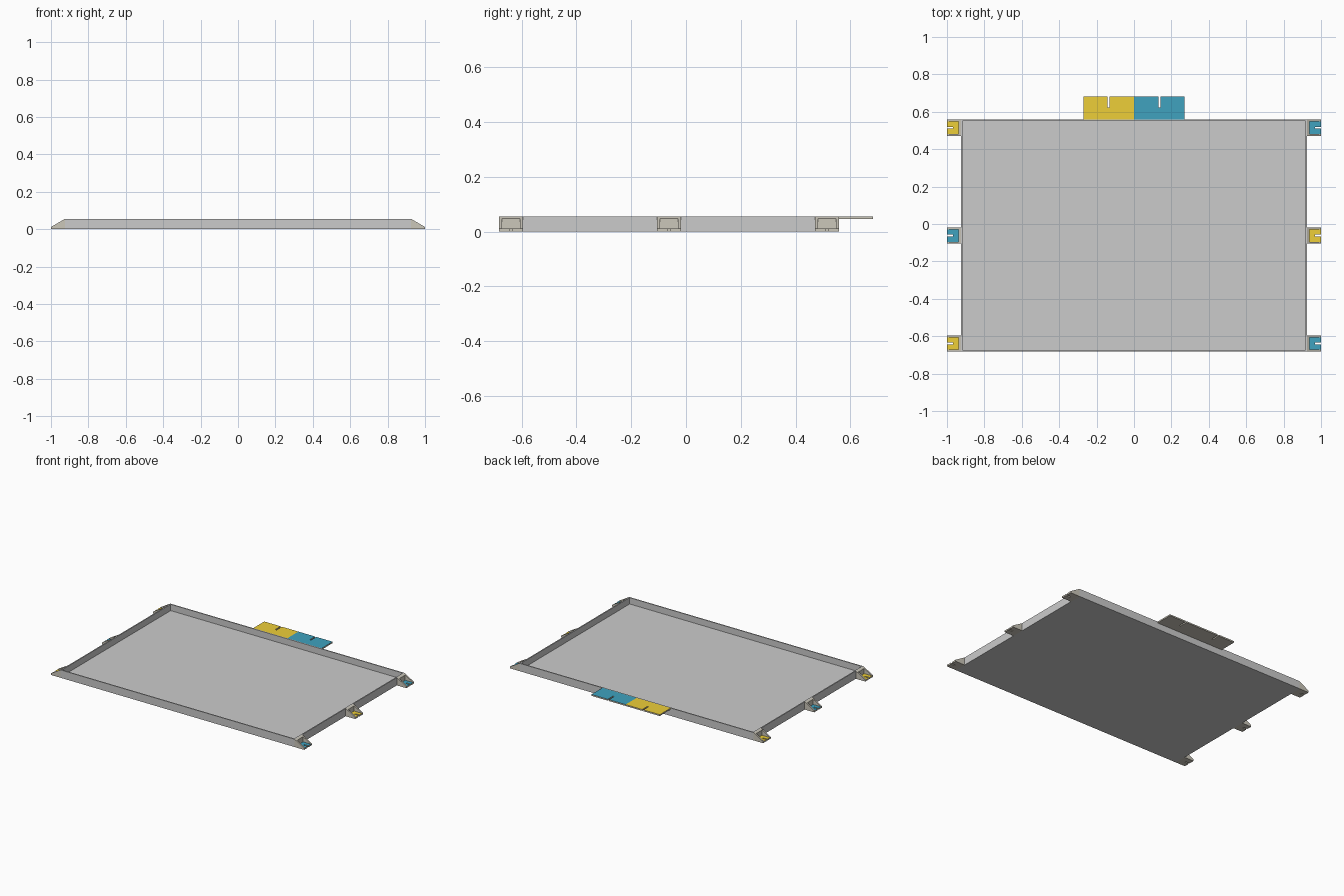
import bpy, bmesh
from mathutils import Vector

if "Cube" in bpy.data.objects:
    bpy.data.objects.remove(bpy.data.objects["Cube"])

X, Y0, Y1, H, T = 0.925, -0.682, 0.558, 0.056, 0.011   # tray half width, ends, height, wall


def material(name, rgb):
    m = bpy.data.materials.new(name)
    m.diffuse_color = (*rgb, 1)
    m.use_nodes = True
    m.node_tree.nodes["Principled BSDF"].inputs["Base Color"].default_value = m.diffuse_color
    return m


BEIGE = material("beige", (0.60, 0.57, 0.49))
YELLOW = material("yellow", (0.85, 0.62, 0.04))
BLUE = material("blue", (0.05, 0.36, 0.52))


def finish(bm, name, mats=(), top_colour=False):
    bmesh.ops.recalc_face_normals(bm, faces=bm.faces)
    if top_colour:
        for f in bm.faces:
            f.material_index = 1 if f.normal.z > 0.9 else 0
    me = bpy.data.meshes.new(name)
    bm.to_mesh(me)
    bm.free()
    for m in mats:
        me.materials.append(m)
    ob = bpy.data.objects.new(name, me)
    bpy.context.collection.objects.link(ob)
    return ob


def prism(bm, points, offset):
    """Extrude a closed outline along the offset vector."""
    face = bm.faces.new([bm.verts.new(p) for p in points])
    ext = bmesh.ops.extrude_face_region(bm, geom=[face])["geom"]
    verts = [g for g in ext if isinstance(g, bmesh.types.BMVert)]
    bmesh.ops.translate(bm, verts=verts, vec=Vector(offset))


# Tray: solid slab with the top inset and pushed down
bm = bmesh.new()
prism(bm, [(-X, Y0, 0), (X, Y0, 0), (X, Y1, 0), (-X, Y1, 0)], (0, 0, H))
top = max(bm.faces, key=lambda f: f.calc_center_median().z)
bmesh.ops.recalc_face_normals(bm, faces=bm.faces)
bmesh.ops.inset_region(bm, faces=[top], thickness=T)
ext = bmesh.ops.extrude_face_region(bm, geom=[top])["geom"]
bmesh.ops.translate(bm, verts=[g for g in ext if isinstance(g, bmesh.types.BMVert)],
                    vec=(0, 0, T - H))
if top.is_valid:
    bmesh.ops.delete(bm, geom=[top], context='FACES_ONLY')
finish(bm, "tray")


# Side clips: slotted base plate, two sloped cheeks and a back wall
def slope(x):
    return H + (x - X) / (1 - X) * (0.012 - H)


def clip(name, side, yc, colour):
    w, i, xb, s = 0.0435, 0.033, 0.938, 0.005
    x = lambda v: v * side
    bm = bmesh.new()
    base = [(xb, -i), (1, -i), (1, -s), (0.968, -s), (0.968, s), (1, s), (1, i), (xb, i)]
    prism(bm, [(x(a), yc + b, 0) for a, b in base], (0, 0, T))
    bmesh.ops.recalc_face_normals(bm, faces=bm.faces)
    for f in bm.faces:
        f.material_index = 1 if f.normal.z > 0.9 else 0
    for y in (-w, i):
        prof = [(xb, 0), (1, 0), (1, 0.012), (xb, slope(xb))]
        prism(bm, [(x(a), yc + y, z) for a, z in prof], (0, w - i, 0))
    prof = [(X, 0), (xb, 0), (xb, slope(xb)), (X, H)]
    prism(bm, [(x(a), yc - w, z) for a, z in prof], (0, 2 * w, 0))
    finish(bm, name, (BEIGE, colour))


for side, label in ((-1, "left"), (1, "right")):
    for k, (pos, yc) in enumerate((("front", -0.6385), ("middle", -0.062), ("back", 0.5145))):
        colour = YELLOW if (k == 1) == (side == 1) else BLUE
        clip(f"{label}_{pos}_clip", side, yc, colour)

# Rear tabs: two slotted plates level with the rim
for side, label, colour in ((-1, "left", YELLOW), (1, "right", BLUE)):
    bm = bmesh.new()
    c, s, ye = 0.136, 0.005, 0.682
    pts = [(0, Y1), (0.27, Y1), (0.27, ye), (c + s, ye), (c + s, 0.622),
           (c - s, 0.622), (c - s, ye), (0, ye)]
    prism(bm, [(a * side, b, 0.046) for a, b in pts], (0, 0, 0.010))
    finish(bm, f"{label}_rear_tab", (BEIGE, colour), True)
